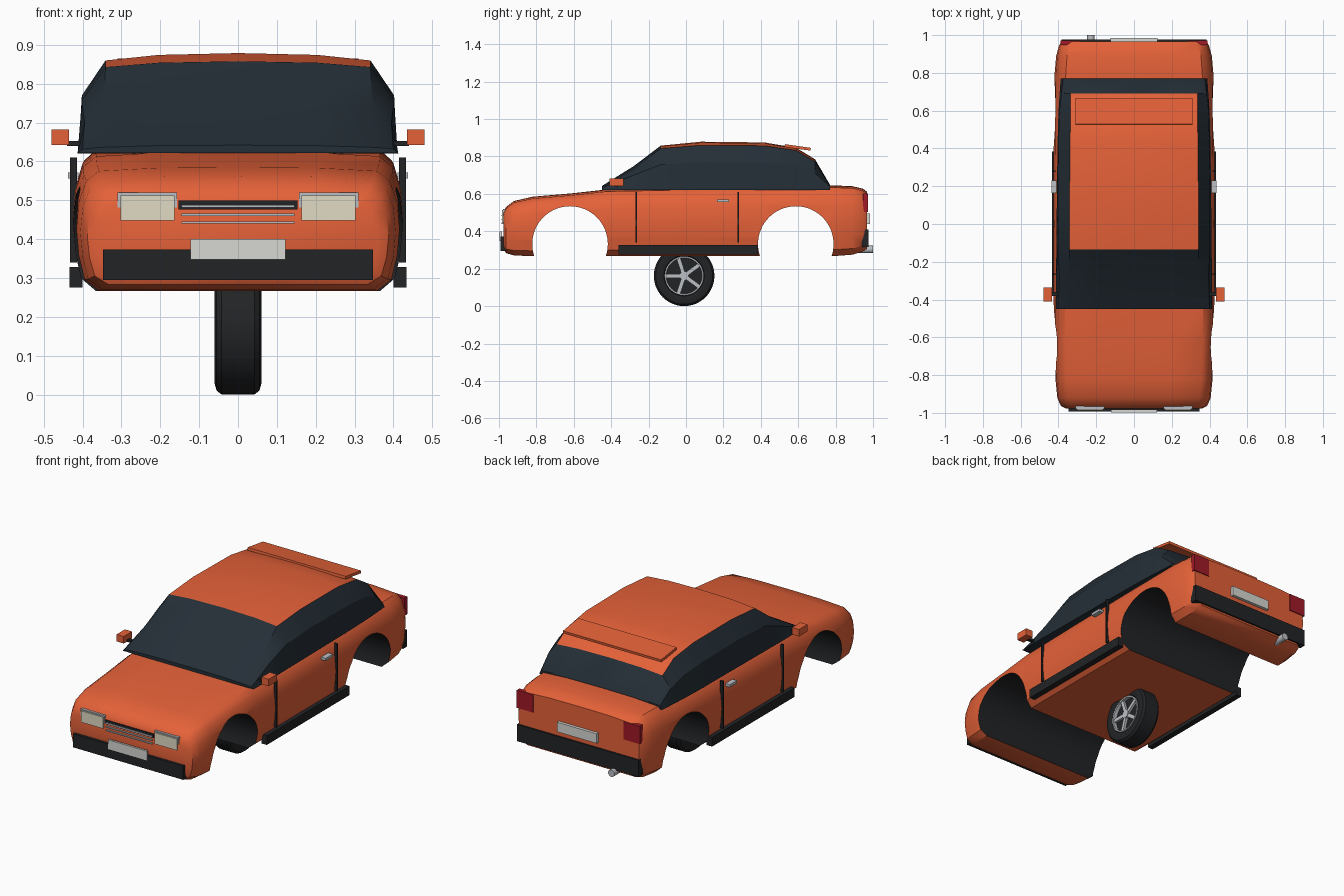
import bpy, bmesh, math
from mathutils import Matrix

if "Cube" in bpy.data.objects:
    bpy.data.objects.remove(bpy.data.objects["Cube"])


def mat(name, rgb):
    m = bpy.data.materials.new(name)
    m.diffuse_color = (*rgb, 1)
    m.use_nodes = True
    m.node_tree.nodes["Principled BSDF"].inputs["Base Color"].default_value = m.diffuse_color
    return m


PAINT = mat("orange_paint", (0.78, 0.12, 0.04))
GLASS = mat("dark_glass", (0.018, 0.028, 0.038))
DARK = mat("dark_trim", (0.016, 0.017, 0.019))
METAL = mat("metal", (0.5, 0.52, 0.55))
LENS = mat("lens", (0.75, 0.7, 0.55))
PLATE = mat("plate", (0.68, 0.68, 0.65))
RED = mat("red_lens", (0.35, 0.01, 0.02))


def finish(bm, name, mats, angle=None):
    bmesh.ops.recalc_face_normals(bm, faces=bm.faces)
    me = bpy.data.meshes.new(name)
    bm.to_mesh(me)
    bm.free()
    ob = bpy.data.objects.new(name, me)
    bpy.context.collection.objects.link(ob)
    for m in mats:
        me.materials.append(m)
    if angle:
        smooth(ob, angle)
    return ob


def smooth(ob, angle):
    bpy.ops.object.select_all(action='DESELECT')
    ob.select_set(True)
    bpy.context.view_layer.objects.active = ob
    bpy.ops.object.shade_smooth_by_angle(angle=math.radians(angle))


def box(name, lo, hi, m, tilt=0):
    bm = bmesh.new()
    size = [b - a for a, b in zip(lo, hi)]
    bmesh.ops.create_cube(bm, size=1, matrix=Matrix.Diagonal((*size, 1)))
    ob = finish(bm, name, [m])
    ob.location = [(a + b) / 2 for a, b in zip(lo, hi)]
    ob.rotation_euler.x = math.radians(tilt)
    return ob


def pair(name, lo, hi, m):
    box("right_" + name, lo, hi, m)
    box("left_" + name, (-hi[0], lo[1], lo[2]), (-lo[0], hi[1], hi[2]), m)


def cylinder(name, r, length, loc, rot, m, seg=32):
    bm = bmesh.new()
    bmesh.ops.create_cone(bm, cap_ends=True, segments=seg, radius1=r, radius2=r, depth=length)
    ob = finish(bm, name, [m], 35)
    ob.location, ob.rotation_euler = loc, rot
    return ob


def loft(bm, sections):
    """Skin half sections (x, y, z), mirrored in x, into one closed solid."""
    rings = []
    for s in sections:
        full = s + [(-x, y, z) for x, y, z in reversed(s) if x > 1e-6]
        rings.append([bm.verts.new(p) for p in full])
    n = len(rings[0])
    rows = [[bm.faces.new((a[i], a[(i + 1) % n], b[(i + 1) % n], b[i])) for i in range(n)]
            for a, b in zip(rings, rings[1:])]
    bm.faces.new(rings[0])
    bm.faces.new(rings[-1])
    return rows


def lathe(name, profile, m, seg=48):
    """Spin (x, radius) points about the x axis."""
    bm = bmesh.new()
    rings = [[bm.verts.new((x, r * math.cos(2 * math.pi * k / seg), r * math.sin(2 * math.pi * k / seg)))
              for k in range(seg)] for x, r in profile]
    for a, b in zip(rings, rings[1:] + rings[:1]):
        for k in range(seg):
            j = (k + 1) % seg
            bm.faces.new((a[k], a[j], b[j], b[k]))
    return finish(bm, name, [m], 35)


# Painted lower body: y, top, bottom, half width
stations = [(-.977, .50, .305, .36), (-.962, .53, .283, .388), (-.92, .562, .271, .406),
            (-.82, .585, .267, .416), (-.62, .602, .267, .422), (-.42, .624, .267, .425),
            (0, .632, .267, .426), (.4, .638, .267, .425), (.8, .645, .268, .42),
            (.89, .641, .275, .412), (.945, .628, .292, .397), (.967, .612, .305, .382)]
shape = [(0, 1), (.5, .995), (.86, .97), (.94, .89), (.985, .72), (1, .5),
         (.985, .28), (.95, .09), (.86, 0), (0, 0)]
bm = bmesh.new()
loft(bm, [[(u * w, y, b + v * (t - b)) for u, v in shape] for y, t, b, w in stations])
body = finish(bm, "body", [PAINT])

# Wheel arches cut right through the body
for y in (-.62, .587):
    cut = cylinder("arch_cutter", .202, 1.2, (0, y, .332), (0, math.pi / 2, 0), DARK, 64)
    cut.hide_render = True
    mod = body.modifiers.new("arch", 'BOOLEAN')
    mod.operation, mod.solver, mod.object = 'DIFFERENCE', 'EXACT', cut
    mod.material_mode = 'TRANSFER'
    bpy.context.view_layer.update()
    bpy.context.view_layer.objects.active = body
    bpy.ops.object.modifier_apply(modifier="arch")
    bpy.data.objects.remove(cut)
smooth(body, 35)

# Cabin with painted roof: y, roof centre, roof edge, shoulder height, base, roof x, shoulder x, base x
cabin = [(-.45, .642, .636, .632, .622, .36, .40, .413), (-.28, .748, .735, .70, .62, .347, .395, .413),
         (-.135, .858, .843, .757, .62, .341, .402, .411), (.08, .879, .86, .77, .62, .341, .402, .409),
         (.42, .875, .857, .765, .62, .339, .40, .405), (.59, .846, .832, .75, .62, .335, .395, .40),
         (.69, .785, .772, .71, .62, .335, .385, .394), (.77, .648, .644, .64, .62, .33, .375, .388)]
bm = bmesh.new()
rows = loft(bm, [[(0, y, c), (xr * .6, y, e + (c - e) * .75), (xr, y, e), (xs, y, s), (xb, y, b), (0, y, b)]
                 for y, c, e, s, b, xr, xs, xb in cabin])
for f in bm.faces:
    f.material_index = 1
for row in rows[2:6]:
    for i in (0, 1, -1, -2):
        row[i].material_index = 0
finish(bm, "cabin", [PAINT, GLASS], 28)

# Roof spoiler
box("spoiler", (-.31, .527, .841), (.31, .667, .856), PAINT, -8)

# Front end
box("front_bumper", (-.348, -.992, .295), (.348, -.95, .373), DARK)
box("front_plate", (-.122, -.997, .347), (.122, -.985, .40), PLATE)
box("grille", (-.153, -.981, .476), (.153, -.94, .50), DARK)
for i, z in enumerate((.485, .463, .443)):
    box(f"grille_bar_{i}", (-.146, -.986, z - .003), (.146, -.97, z + .003), METAL)
pair("headlight_housing", (.157, -.979, .482), (.31, -.93, .52), METAL)
pair("headlight", (.163, -.985, .448), (.303, -.95, .513), LENS)

# Rear end
box("rear_bumper", (-.385, .94, .315), (.385, .977, .41), DARK)
box("rear_plate", (-.125, .96, .44), (.125, .984, .495), PLATE)
pair("tail_light", (.285, .947, .502), (.389, .972, .603), RED)
cylinder("exhaust", .02, .08, (-.228, .96, .303), (math.pi / 2, 0, 0), METAL, 16)

# Side details
pair("skirt", (.40, -.36, .276), (.434, .385, .328), DARK)
pair("front_door_seam", (.415, -.269, .34), (.432, -.261, .61), DARK)
pair("rear_door_seam", (.415, .276, .34), (.432, .284, .61), DARK)
pair("door_handle", (.41, .165, .556), (.438, .23, .571), METAL)
pair("mirror_stem", (.40, -.38, .64), (.44, -.36, .653), DARK)
pair("mirror", (.435, -.41, .642), (.48, -.335, .682), PAINT)

# Single wheel under the middle of the car
hub = (0, -.01, .162)
tyre = lathe("tyre", [(-.04, .10), (-.054, .108), (-.06, .135), (-.055, .152), (-.042, .162),
                      (.042, .162), (.055, .152), (.06, .135), (.054, .108), (.04, .10)], DARK)
tyre.location = hub
cylinder("wheel_disc", .101, .07, hub, (0, math.pi / 2, 0), DARK, 48)
for side, s in (("right", 1), ("left", -1)):
    rim = lathe(side + "_rim", [(s * .03, .095), (s * .056, .096), (s * .056, .104), (s * .03, .105)], METAL)
    rim.location = hub
    cylinder(side + "_hub_cap", .024, .02, (s * .045, hub[1], hub[2]), (0, math.pi / 2, 0), METAL, 20)
    for k in range(5):
        a = math.pi + k * math.tau / 5
        c = (s * .044, hub[1] + .056 * math.cos(a), hub[2] + .056 * math.sin(a))
        sp = box(f"{side}_spoke_{k}", (-.007, -.042, -.0105), (.007, .042, .0105), METAL)
        sp.location, sp.rotation_euler = c, (a, 0, 0)
